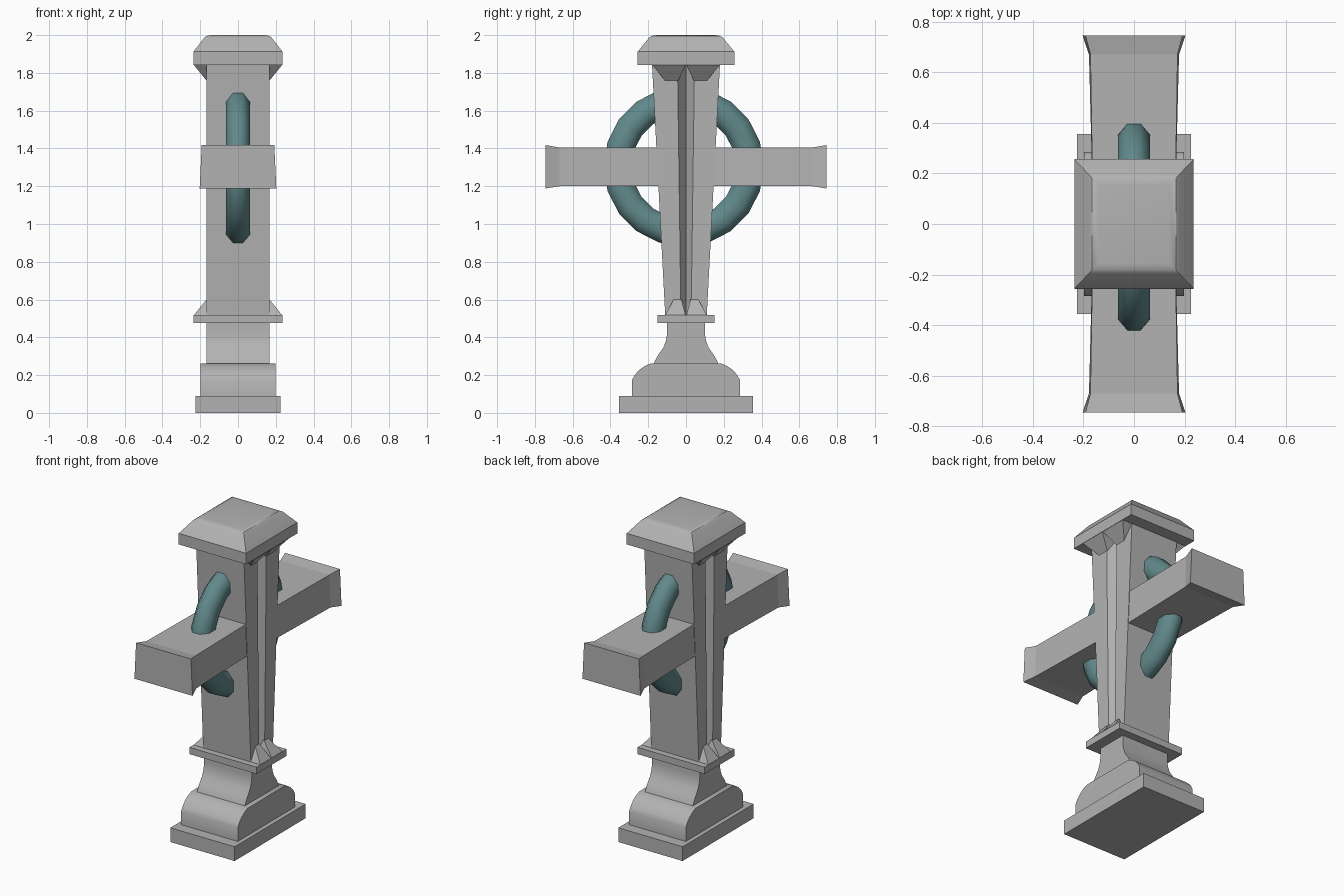
import bpy, bmesh, math

if "Cube" in bpy.data.objects:
    bpy.data.objects.remove(bpy.data.objects["Cube"])

def material(name, rgb):
    m = bpy.data.materials.new(name)
    m.diffuse_color = (*rgb, 1)
    m.use_nodes = True
    m.node_tree.nodes["Principled BSDF"].inputs["Base Color"].default_value = m.diffuse_color
    return m

STONE = material("grey stone", (0.45, 0.45, 0.45))
TEAL = material("teal metal", (0.12, 0.25, 0.26))

def finish(name, bm, mat, smooth=None):
    bmesh.ops.recalc_face_normals(bm, faces=bm.faces)
    me = bpy.data.meshes.new(name)
    bm.to_mesh(me)
    bm.free()
    me.materials.append(mat)
    ob = bpy.data.objects.new(name, me)
    bpy.context.collection.objects.link(ob)
    if smooth:
        bpy.ops.object.select_all(action='DESELECT')
        bpy.context.view_layer.objects.active = ob
        ob.select_set(True)
        bpy.ops.object.shade_smooth_by_angle(angle=math.radians(smooth))
    return ob

def loft(name, rings, mat=STONE, smooth=None):
    """Join equal-length point rings with quads and close both ends."""
    bm = bmesh.new()
    vs = [[bm.verts.new(p) for p in r] for r in rings]
    n = len(vs[0])
    for a, b in zip(vs, vs[1:]):
        for i in range(n):
            j = (i + 1) % n
            bm.faces.new((a[i], a[j], b[j], b[i]))
    bm.faces.new(vs[0])
    bm.faces.new(vs[-1])
    return finish(name, bm, mat, smooth)

def rect(x, y, z):
    return [(-x, -y, z), (x, -y, z), (x, y, z), (-x, y, z)]

def side_extrude(name, half, x, smooth=None):
    """Extrude a y/z half profile, mirrored in y, along x."""
    prof = half + [(-y, z) for y, z in reversed(half)]
    return loft(name, [[(s * x, y, z) for y, z in prof] for s in (-1, 1)], smooth=smooth)

# Stepped base
loft("base_plate", [rect(0.225, 0.355, 0), rect(0.225, 0.355, 0.09)])
side_extrude("base_block", [(0.285, 0.085), (0.285, 0.175), (0.272, 0.2),
                            (0.245, 0.23), (0.215, 0.25), (0.185, 0.262)], 0.198, 30)
side_extrude("neck", [(0.172, 0.255), (0.165, 0.275), (0.145, 0.31), (0.12, 0.345),
                      (0.105, 0.385), (0.1, 0.42), (0.1, 0.48)], 0.167, 30)
loft("collar", [rect(0.235, 0.15, 0.475), rect(0.235, 0.15, 0.518)])

# Tapered shaft with a V groove down each side
def shaft_ring(w, g, z):
    half = [(0.167, -w), (0.167, -g), (0.115, 0), (0.167, g), (0.167, w)]
    return [(x, y, z) for x, y in half] + [(-x, -y, z) for x, y in half]

loft("shaft", [shaft_ring(0.11, 0.027, 0.515), shaft_ring(0.18, 0.045, 1.845)])

# Flared brackets under the cap and above the collar
def bracket(name, sx, sy, z0, z1, inner, outer):
    def ring(x, ys, z):
        a, b = ys
        return [(sx * 0.11, sy * a, z), (sx * x, sy * a, z),
                (sx * x, sy * b, z), (sx * 0.11, sy * b, z)]
    loft(name, [ring(0.155, inner, z0), ring(0.234, outer, z1)])

for sx in (-1, 1):
    for sy in (-1, 1):
        bracket("cap_bracket", sx, sy, 1.745, 1.842, (0.048, 0.1), (0.002, 0.178))
        bracket("collar_bracket", sx, sy, 0.615, 0.517, (0.028, 0.058), (0.002, 0.11))

# Bevelled cap
loft("cap", [rect(0.236, 0.256, 1.842), rect(0.236, 0.256, 1.912),
             rect(0.178, 0.195, 1.987), rect(0.165, 0.18, 1.996),
             rect(0.14, 0.155, 2.0)], smooth=25)

# Cross arms with flared ends
def arm_ring(y, xb, xt, z0, z1):
    return [(-xb, y, z0), (xb, y, z0), (xt, y, z1), (-xt, y, z1)]

for s in (-1, 1):
    loft("cross_arm", [arm_ring(s * 0.1, 0.163, 0.163, 1.2, 1.405),
                       arm_ring(s * 0.67, 0.178, 0.172, 1.2, 1.405),
                       arm_ring(s * 0.745, 0.203, 0.192, 1.188, 1.418)])

# Ring behind the arms
bm = bmesh.new()
N, M = 20, 8
rows = []
for i in range(N):
    a = 2 * math.pi * i / N
    row = []
    for j in range(M):
        b = 2 * math.pi * (j + 0.5) / M
        r = 0.35 + 0.08 * math.cos(b)
        row.append(bm.verts.new((0.068 * math.sin(b), -0.012 + r * math.cos(a),
                                 1.305 + r * math.sin(a))))
    rows.append(row)
for i in range(N):
    for j in range(M):
        p, q, k = rows[i], rows[(i + 1) % N], (j + 1) % M
        bm.faces.new((p[j], q[j], q[k], p[k]))
finish("ring", bm, TEAL, 50)
